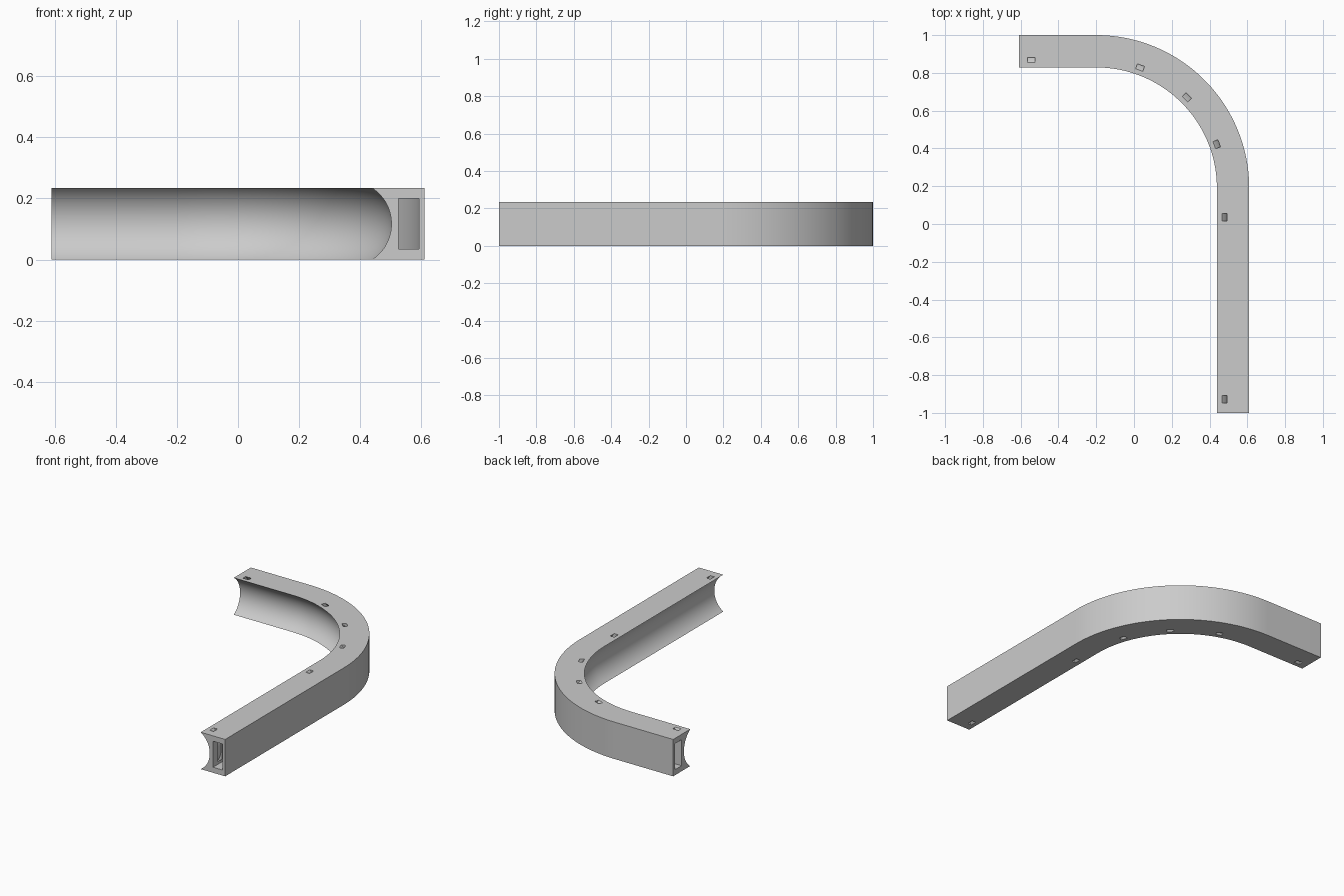
import bpy, bmesh, math
from mathutils import Vector

cube = bpy.data.objects.get("Cube")
if cube:
    bpy.data.objects.remove(cube, do_unlink=True)

HEIGHT, WIDTH, BEND_R = 0.234, 0.17, 0.64
CENTRE = Vector((-0.2, 0.19, 0))
MID = HEIGHT / 2
GROOVE_R, GROOVE_D = 0.14, -0.078   # concave groove radius and centre offset

grey = bpy.data.materials.new("light_grey")
grey.use_nodes = True
grey.diffuse_color = (0.6, 0.6, 0.6, 1)
grey.node_tree.nodes["Principled BSDF"].inputs["Base Color"].default_value = (0.6, 0.6, 0.6, 1)


def sweep(name, profile, stations):
    """Loft a closed (outward, height) profile through (point, outward) stations."""
    bm = bmesh.new()
    rings = [[bm.verts.new(p + n * d + Vector((0, 0, z))) for d, z in profile]
             for p, n in stations]
    count = len(profile)
    for a, b in zip(rings, rings[1:]):
        for i in range(count):
            j = (i + 1) % count
            bm.faces.new((a[i], a[j], b[j], b[i]))
    bm.faces.new(rings[0])
    bm.faces.new(rings[-1])
    bmesh.ops.recalc_face_normals(bm, faces=bm.faces)
    mesh = bpy.data.meshes.new(name)
    bm.to_mesh(mesh)
    bm.free()
    mesh.materials.append(grey)
    ob = bpy.data.objects.new(name, mesh)
    bpy.context.collection.objects.link(ob)
    return ob


def path(extra=0.0):
    """Inner edge of the rail: short leg, quarter bend, long leg."""
    out_y, out_x = Vector((0, 1, 0)), Vector((1, 0, 0))
    pts = [(Vector((-0.61 - extra, 0.83, 0)), out_y)]
    for i in range(49):
        a = math.pi / 2 * (1 - i / 48)
        n = Vector((math.cos(a), math.sin(a), 0))
        pts.append((CENTRE + n * BEND_R, n))
    pts.append((Vector((0.44, -1 - extra, 0)), out_x))
    return pts


def arc(radius, half_angle, steps):
    return [(GROOVE_D + radius * math.cos(t), MID + radius * math.sin(t))
            for t in (half_angle * (2 * i / steps - 1) for i in range(steps + 1))]


# Rail body: flat outer wall, concave inner wall
groove = arc(GROOVE_R, math.asin(MID / GROOVE_R), 32)
rail = sweep("curved_rail", groove + [(WIDTH, HEIGHT), (WIDTH, 0)], path())

# Rectangular channel through the whole length
channel = [(0.085, 0.035), (0.153, 0.035), (0.153, 0.2), (0.085, 0.2)]
cutters = [sweep("channel_cutter", channel, path(0.05))]

# Arched tie slots running from top to bottom behind the groove
slot = arc(0.156, 1.05, 24) + arc(0.1755, 1.05, 24)[::-1]
slots = [(Vector((-0.545, 0.83, 0)), 90), (Vector((0.44, 0.035, 0)), 0),
         (Vector((0.44, -0.928, 0)), 0)]
for deg in (70, 45, 20):
    a = math.radians(deg)
    slots.append((CENTRE + Vector((math.cos(a), math.sin(a), 0)) * BEND_R, deg))
for point, deg in slots:
    a = math.radians(deg)
    n = Vector((math.cos(a), math.sin(a), 0))
    t = Vector((-n.y, n.x, 0)) * 0.02
    cutters.append(sweep("slot_cutter", slot, [(point - t, n), (point + t, n)]))

# Cut the openings
bpy.context.view_layer.objects.active = rail
rail.select_set(True)
for cutter in cutters:
    mod = rail.modifiers.new("opening", "BOOLEAN")
    mod.operation, mod.solver, mod.object = "DIFFERENCE", "EXACT", cutter
    bpy.ops.object.modifier_apply(modifier=mod.name)
    bpy.data.objects.remove(cutter, do_unlink=True)

bpy.ops.object.shade_smooth_by_angle(angle=math.radians(30))
